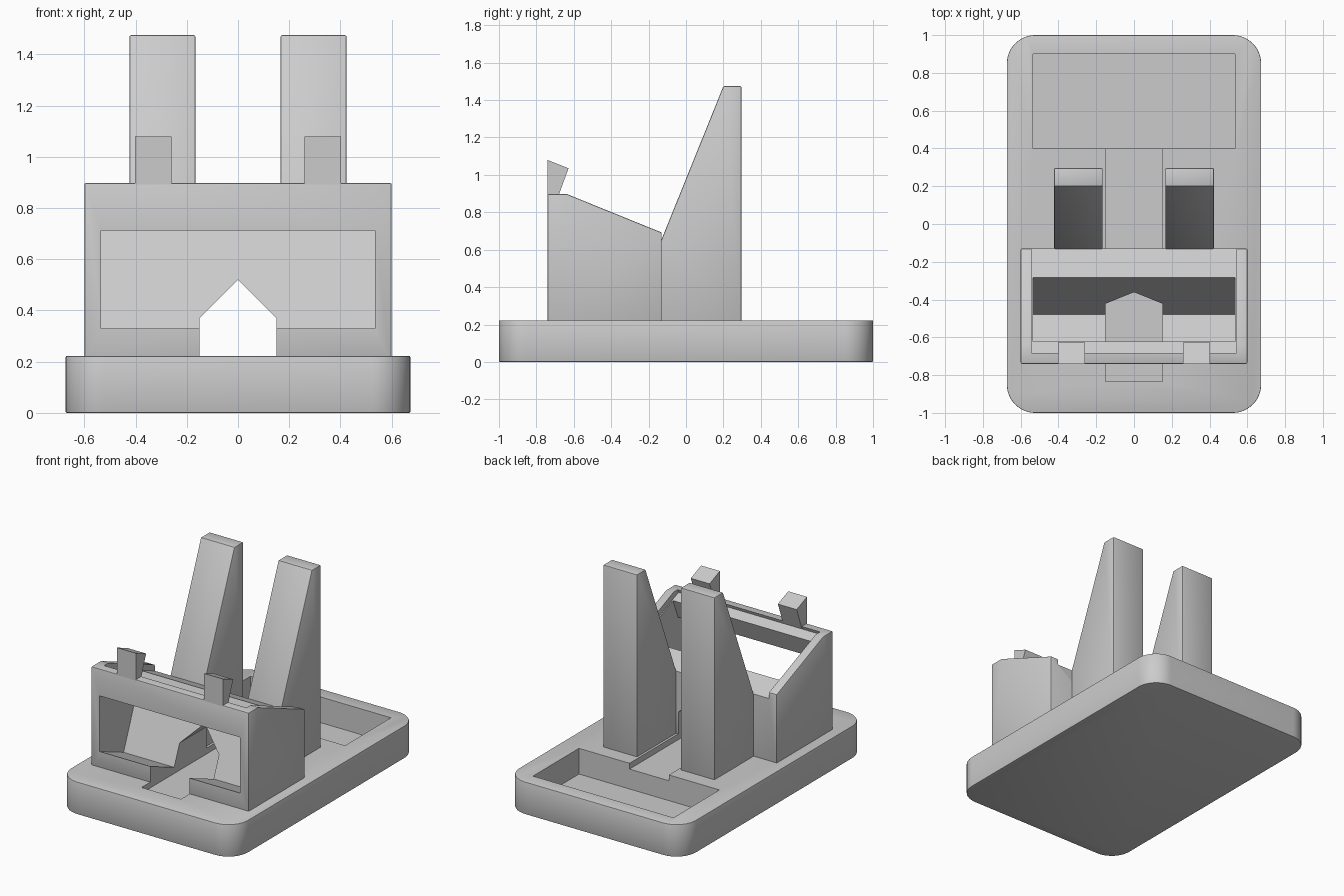
import bpy
import bmesh
import math
from mathutils import Vector

cube = bpy.data.objects.get("Cube")
if cube:
    bpy.data.objects.remove(cube, do_unlink=True)

grey = bpy.data.materials.new("plain_grey")
grey.use_nodes = True
GREY = (0.6, 0.6, 0.6, 1.0)
grey.diffuse_color = GREY
grey.node_tree.nodes["Principled BSDF"].inputs["Base Color"].default_value = GREY


def prism(name, outline, start, end, axis):
    """Extrude a 2D outline along an axis: x uses (y, z), y uses (x, z), z uses (x, y)."""
    def place(p, d):
        return {"x": (d, p[0], p[1]), "y": (p[0], d, p[1]), "z": (p[0], p[1], d)}[axis]
    bm = bmesh.new()
    face = bm.faces.new([bm.verts.new(place(p, start)) for p in outline])
    ext = bmesh.ops.extrude_face_region(bm, geom=[face])
    moved = [v for v in ext["geom"] if isinstance(v, bmesh.types.BMVert)]
    shift = Vector(place((0, 0), end - start))
    bmesh.ops.translate(bm, verts=moved, vec=shift)
    bmesh.ops.recalc_face_normals(bm, faces=bm.faces)
    mesh = bpy.data.meshes.new(name)
    bm.to_mesh(mesh)
    bm.free()
    mesh.materials.append(grey)
    obj = bpy.data.objects.new(name, mesh)
    bpy.context.collection.objects.link(obj)
    return obj


def rect(x0, x1, y0, y1):
    return [(x0, y0), (x1, y0), (x1, y1), (x0, y1)]


def apply(obj, mod):
    bpy.context.view_layer.objects.active = obj
    bpy.ops.object.modifier_apply(modifier=mod.name)


def cut(obj, cutter):
    mod = obj.modifiers.new("cut", "BOOLEAN")
    mod.operation = "DIFFERENCE"
    mod.solver = "EXACT"
    mod.object = cutter
    apply(obj, mod)
    bpy.data.objects.remove(cutter, do_unlink=True)


def soften(obj, width=0.007):
    mod = obj.modifiers.new("soft_edges", "BEVEL")
    mod.width = width
    mod.segments = 2
    mod.limit_method = "ANGLE"
    mod.angle_limit = math.radians(60)
    apply(obj, mod)


# Base slab with rounded corners
W, L, TOP, R = 0.673, 1.0, 0.222, 0.15
corners = []
for i, (sx, sy) in enumerate([(1, 1), (-1, 1), (-1, -1), (1, -1)]):
    for k in range(13):
        a = math.radians(90 * i + 7.5 * k)
        corners.append((sx * (W - R) + R * math.cos(a), sy * (L - R) + R * math.sin(a)))
base = prism("base", corners, 0, TOP, "z")
soften(base, 0.004)

# Storage tray and cable channel sunk into the base
cut(base, prism("tray_cutter", rect(-0.535, 0.535, 0.4, 0.9), 0.045, 0.4, "z"))
cut(base, prism("channel_cutter", rect(-0.15, 0.15, -0.835, 0.45), 0.182, 0.4, "z"))

# Front cradle block with sloping top
cradle = prism("cradle", [(-0.74, 0.2), (-0.13, 0.2), (-0.13, 0.692), (-0.638, 0.898),
                          (-0.74, 0.898)], -0.6, 0.6, "x")
soften(cradle)

# Shallow seat in the cradle top, open to the rear
cut(cradle, prism("seat_cutter", [(-0.692, 0.876), (-0.1, 0.638), (-0.1, 1.2), (-0.56, 1.2)],
                  -0.542, 0.542, "x"))

# Sound chamber running from the seat down and out through the front window
cut(cradle, prism("chamber_cutter", [(-0.8, 0.354), (-0.48, 0.225), (-0.24, 0.82), (-0.58, 0.955),
                                     (-0.677, 0.713), (-0.8, 0.713)], -0.535, 0.535, "x"))

# Gabled cable tunnel through the cradle
cut(cradle, prism("tunnel_cutter", [(-0.15, 0.1), (0.15, 0.1), (0.15, 0.37), (0, 0.52),
                                    (-0.15, 0.37)], -0.9, 0.0, "y"))

# Front hooks and leaning back posts, one pair each
for side, s in (("left", 1), ("right", -1)):
    prism(side + "_hook", [(-0.74, 0.88), (-0.685, 0.88), (-0.628, 1.035), (-0.74, 1.08)],
          s * 0.26, s * 0.403, "x")
    post = prism(side + "_post", [(-0.132, 0.2), (0.296, 0.2), (0.296, 1.475), (0.2, 1.475),
                                  (-0.132, 0.652)], s * 0.166, s * 0.424, "x")
    soften(post)

# Smooth the rounded corners, keep edges crisp
for obj in bpy.context.scene.objects:
    obj.select_set(obj.type == "MESH")
bpy.context.view_layer.objects.active = base
bpy.ops.object.shade_smooth_by_angle(angle=math.radians(25))
